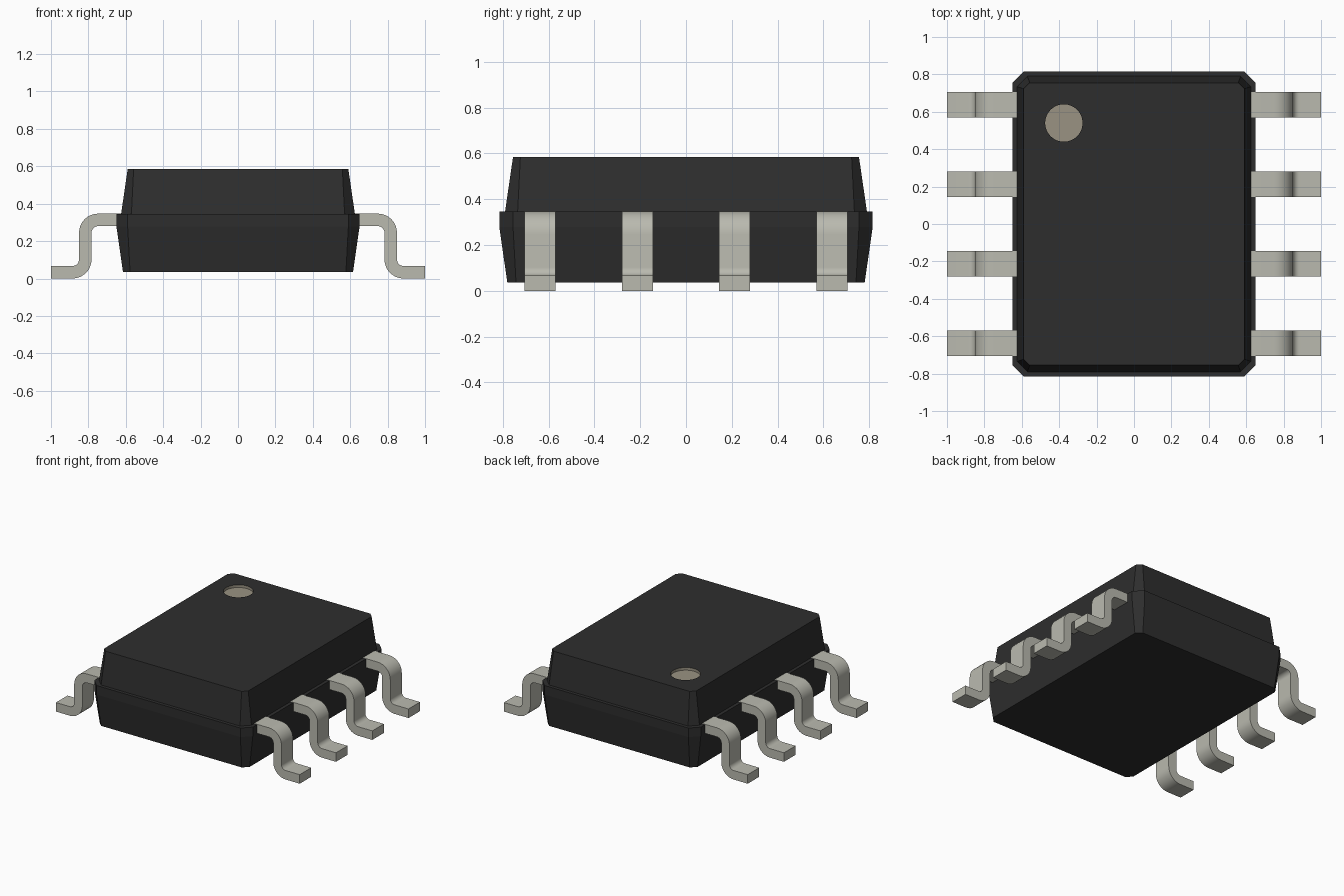
import bpy, bmesh, math
from mathutils import Vector

if "Cube" in bpy.data.objects:
    bpy.data.objects.remove(bpy.data.objects["Cube"], do_unlink=True)


def material(name, rgb):
    m = bpy.data.materials.new(name)
    m.use_nodes = True
    m.diffuse_color = (*rgb, 1)
    m.node_tree.nodes["Principled BSDF"].inputs["Base Color"].default_value = (*rgb, 1)
    return m


black = material("black_plastic", (0.027, 0.027, 0.027))
metal = material("tinned_metal", (0.49, 0.49, 0.43))
taupe = material("taupe_mark", (0.32, 0.29, 0.225))


def finish(bm, name, *mats):
    bmesh.ops.recalc_face_normals(bm, faces=bm.faces[:])
    mesh = bpy.data.meshes.new(name)
    bm.to_mesh(mesh)
    bm.free()
    for m in mats:
        mesh.materials.append(m)
    ob = bpy.data.objects.new(name, mesh)
    bpy.context.collection.objects.link(ob)
    return ob


def ring(bm, x, y, c, z):
    """Rectangle of half size x, y with corners cut by c."""
    pts = [(x, y - c), (x - c, y), (c - x, y), (-x, y - c),
           (-x, c - y), (c - x, -y), (x - c, -y), (x, c - y)]
    return [bm.verts.new((px, py, z)) for px, py in pts]


def skin(bm, a, b):
    n = len(a)
    return [bm.faces.new((a[i], a[(i + 1) % n], b[(i + 1) % n], b[i])) for i in range(n)]


def loop_edges(bm, loop):
    return [bm.edges.get((v, loop[i - 1])) or bm.edges.new((v, loop[i - 1]))
            for i, v in enumerate(loop)]


# Package body: tapered lower half, upright belt, ledge, tapered upper half
bm = bmesh.new()
levels = [(0.615, 0.78, 0.038, 0.036), (0.65, 0.815, 0.06, 0.278), (0.65, 0.815, 0.06, 0.345),
          (0.625, 0.79, 0.055, 0.345), (0.59, 0.755, 0.032, 0.585)]
rings = [ring(bm, *lv) for lv in levels]
for a, b in zip(rings, rings[1:]):
    skin(bm, a, b)
bm.faces.new(rings[0])

# Round recess marking the first pin
SEG, R, DEPTH = 48, 0.1, 0.02
circle = [(-0.375 + R * math.cos(math.tau * i / SEG), 0.54 + R * math.sin(math.tau * i / SEG))
          for i in range(SEG)]
rim = [bm.verts.new((x, y, 0.585)) for x, y in circle]
floor = [bm.verts.new((x, y, 0.585 - DEPTH)) for x, y in circle]
for f in skin(bm, rim, floor) + [bm.faces.new(floor)]:
    f.material_index = 1
bmesh.ops.triangle_fill(bm, edges=loop_edges(bm, rings[-1]) + loop_edges(bm, rim),
                        use_beauty=True, normal=(0, 0, 1))
finish(bm, "package_body", black, taupe)

# Gull-wing lead: outline in x and z from arcs around two bend centres
T, RI, STEPS = 0.067, 0.035, 8
RO = RI + T
TOP, OUT = 0.347, 0.85


def arc(cx, cz, r, start, end):
    return [(cx + r * math.cos(math.radians(start + (end - start) * i / STEPS)),
             cz + r * math.sin(math.radians(start + (end - start) * i / STEPS)))
            for i in range(STEPS + 1)]


upper = (OUT - RO, TOP - RO)
lower = (OUT + RI, RO)
outline = ([(0.60, TOP)] + arc(*upper, RO, 90, 0) + arc(*lower, RI, 180, 270)
           + [(1.0, T), (1.0, 0.0)]
           + arc(*lower, RO, 270, 180) + arc(*upper, RI, 0, 90) + [(0.60, TOP - T)])


def lead(name, side, y, width=0.135):
    bm = bmesh.new()
    near, far = ([bm.verts.new((side * x, y + s * width / 2, z)) for x, z in outline]
                 for s in (-1, 1))
    skin(bm, near, far)
    bm.faces.new(near)
    bm.faces.new(far)
    ob = finish(bm, name, metal)
    bpy.ops.object.select_all(action="DESELECT")
    ob.select_set(True)
    bpy.context.view_layer.objects.active = ob
    bpy.ops.object.shade_smooth_by_angle(angle=math.radians(30))


# Four leads on each long side
for side, label in ((1, "left"), (-1, "right")):
    for i in range(4):
        lead(f"{label}_lead_{i + 1}", side, -0.6375 + 0.425 * i)
